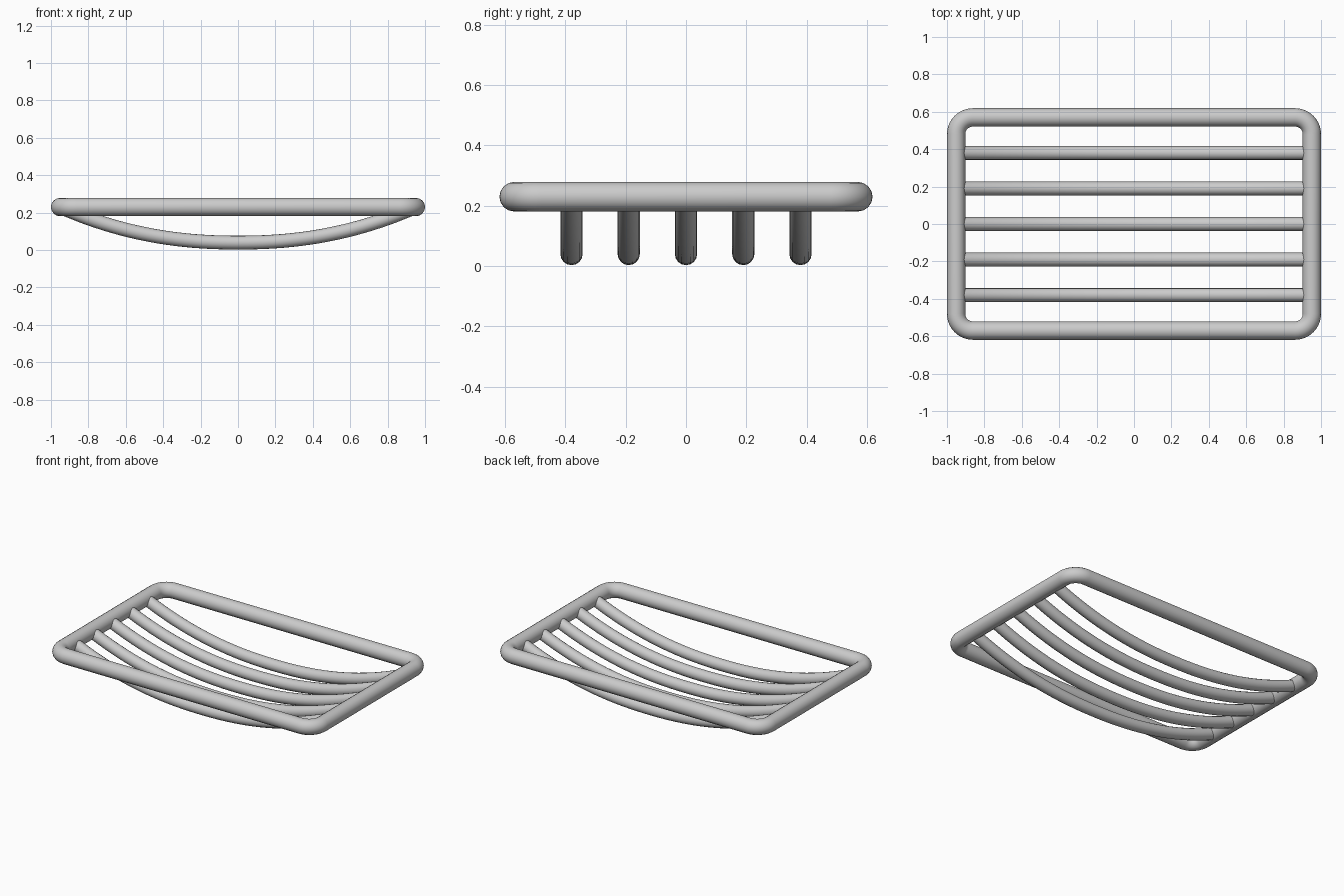
import bpy
from math import sin, cos, pi

if "Cube" in bpy.data.objects:
    bpy.data.objects.remove(bpy.data.objects["Cube"])


def tube(name, pts, radius, cyclic=False):
    """Round bar swept along a list of points, converted to a smooth mesh."""
    cu = bpy.data.curves.new(name, 'CURVE')
    cu.dimensions = '3D'
    cu.bevel_depth = radius
    cu.bevel_resolution = 6
    cu.use_fill_caps = not cyclic
    sp = cu.splines.new('POLY')
    sp.points.add(len(pts) - 1)
    for p, co in zip(sp.points, pts):
        p.co = (*co, 1)
    sp.use_cyclic_u = cyclic
    ob = bpy.data.objects.new(name, cu)
    bpy.context.collection.objects.link(ob)
    bpy.ops.object.select_all(action='DESELECT')
    bpy.context.view_layer.objects.active = ob
    ob.select_set(True)
    bpy.ops.object.convert(target='MESH')
    bpy.ops.object.shade_smooth_by_angle()
    return bpy.context.object


# Rim: rounded rectangular loop
HX, HY, RIM_R, RIM_Z, CORNER = 0.951, 0.57, 0.049, 0.23, 0.09
rim = []
for q, (sx, sy) in enumerate([(1, 1), (-1, 1), (-1, -1), (1, -1)]):
    for i in range(11):
        a = (q + i / 10) * pi / 2
        rim.append((sx * (HX - CORNER) + CORNER * cos(a),
                    sy * (HY - CORNER) + CORNER * sin(a), RIM_Z))
tube("rim", rim, RIM_R, cyclic=True)

# Sagging slats running between the short sides of the rim
LOW_Z, SLAT_R, N = 0.04, 0.037, 40
for k in range(-2, 3):
    path = []
    for i in range(N + 1):
        t = 2 * i / N - 1
        path.append((t * 0.95, k * 0.19, LOW_Z + (RIM_Z - LOW_Z) * abs(t) ** 2.2))
    tube(f"slat_{k + 3}", path, SLAT_R)
